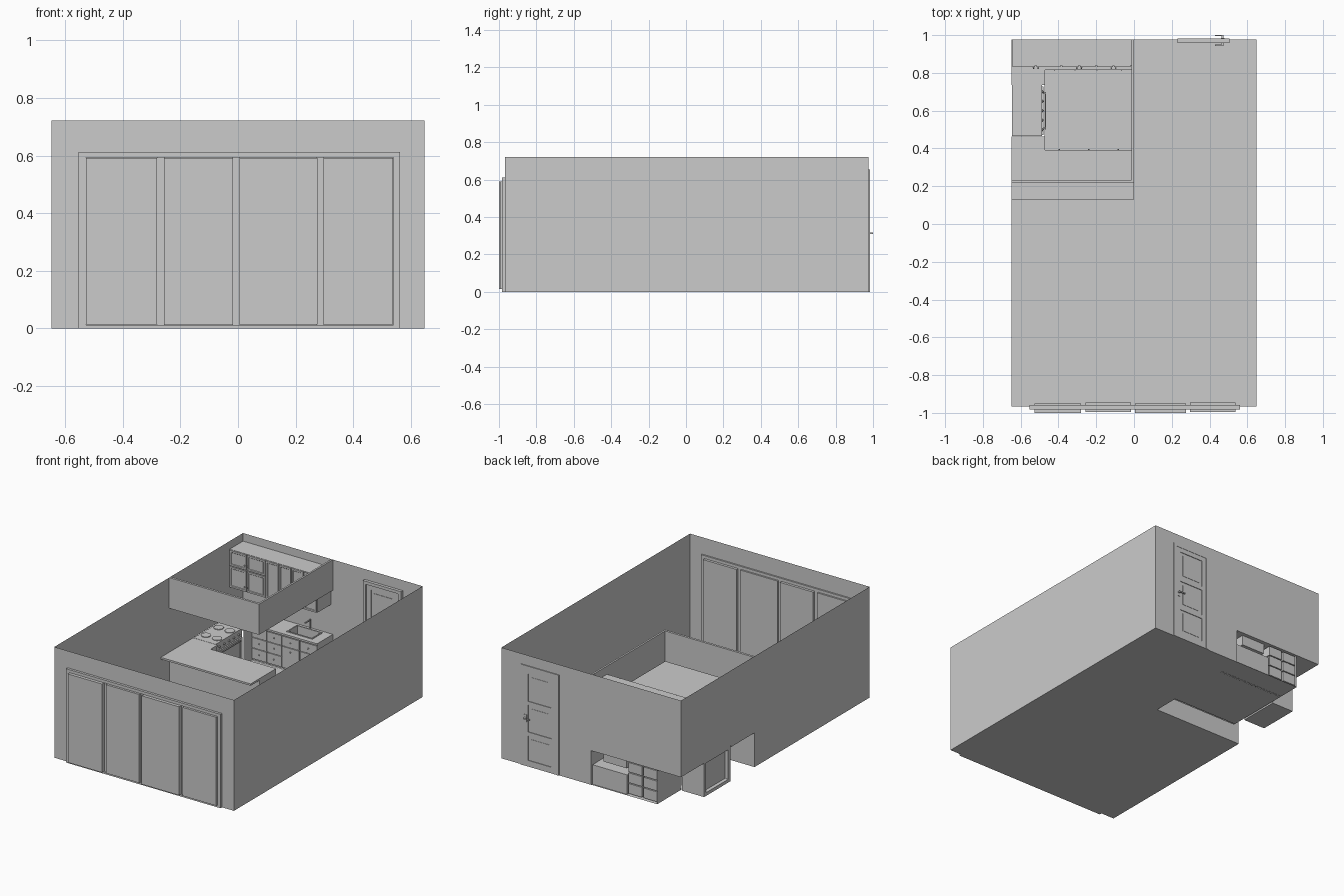
import bpy, bmesh
from mathutils import Vector

if "Cube" in bpy.data.objects:
    bpy.data.objects.remove(bpy.data.objects["Cube"])


def add(name, bm):
    me = bpy.data.meshes.new(name)
    bm.to_mesh(me)
    bm.free()
    ob = bpy.data.objects.new(name, me)
    bpy.context.collection.objects.link(ob)
    return ob


def put_box(bm, x0, x1, y0, y1, z0, z1):
    vs = bmesh.ops.create_cube(bm, size=1)['verts']
    for v in vs:
        v.co = Vector((x0 if v.co.x < 0 else x1, y0 if v.co.y < 0 else y1, z0 if v.co.z < 0 else z1))
    return list({f for v in vs for f in v.link_faces})


def boxes(name, *specs):
    bm = bmesh.new()
    for s in specs:
        put_box(bm, *s)
    return add(name, bm)


def panel_box(name, spec, axes, border, depth):
    """Box whose faces along the given directions get a recessed panel."""
    bm = bmesh.new()
    faces = put_box(bm, *spec)
    bm.normal_update()
    for f in [f for f in faces if any(f.normal.dot(Vector(a)) > .9 for a in axes)]:
        n = f.normal.copy()
        bmesh.ops.inset_region(bm, faces=[f], thickness=border)
        r = bmesh.ops.inset_region(bm, faces=[f], thickness=.004)
        bmesh.ops.translate(bm, verts=f.verts, vec=-n * depth)
    return add(name, bm)


def sheet(name, *rects):
    """Flat single-sided rectangles; one axis has equal ends."""
    bm = bmesh.new()
    for x0, x1, y0, y1, z0, z1 in rects:
        if x0 == x1:
            p = [(x0, y0, z0), (x0, y1, z0), (x0, y1, z1), (x0, y0, z1)]
        elif y0 == y1:
            p = [(x0, y0, z0), (x1, y0, z0), (x1, y0, z1), (x0, y0, z1)]
        else:
            p = [(x0, y0, z0), (x1, y0, z0), (x1, y1, z0), (x0, y1, z0)]
        bm.faces.new([bm.verts.new(c) for c in p])
    return add(name, bm)


def knobs(name, points, r=.005):
    bm = bmesh.new()
    for p in points:
        g = bmesh.ops.create_icosphere(bm, subdivisions=1, radius=r)
        bmesh.ops.translate(bm, verts=g['verts'], vec=p)
    return add(name, bm)


W, Y0, Y1, H, C = .648, -.967, .977, .722, .235   # half width, ends, wall height, counter height

# Room shell, open above and behind the base cabinets
sheet('floor', (-W, W, Y0, .22, 0, 0), (0, W, .22, Y1, 0, 0), (-.475, 0, .39, .82, 0, 0))
sheet('right_wall', (W, W, Y0, Y1, 0, H))
sheet('left_wall', (-W, -W, Y0, .22, 0, H), (-W, -W, .22, Y1, C, H))
sheet('back_wall', (0, W, Y1, Y1, 0, H), (-W, 0, Y1, Y1, C, H))
sheet('front_wall', (-W, W, Y0, Y0, 0, H))

# Sliding doors
boxes('sliding_frame',
      (-.553, -.528, -.983, -.957, 0, .612), (.54, .562, -.983, -.957, 0, .612),
      (-.528, .54, -.983, -.957, .593, .612), (-.528, .54, -.983, -.957, 0, .012))
for i, (a, b) in enumerate([(-.527, -.281), (-.256, -.017), (.005, .275), (.297, .538)]):
    o = .006 * (i % 2)
    boxes(f'sliding_panel_{i+1}', (a, b, -1 + o, -.95 + o, .014, .591))
boxes('sliding_inner_rails', *[(x - .013, x + .013, -.975, -.96, .012, .593)
                               for x in (-.268, -.006, .286)])

# Back door with three panels on both sides
boxes('back_door_frame', (.23, .25, .958, .983, 0, .655), (.485, .505, .958, .983, 0, .655),
      (.25, .485, .958, .983, .635, .655))
rows = [(.04, .2), (.225, .4), (.425, .605)]
stiles = [(.25, .283, .965, .981, 0, .635), (.452, .485, .965, .981, 0, .635)]
edges = [0, .04, .2, .225, .4, .425, .605, .635]
boxes('back_door', *stiles, *[(.283, .452, .965, .981, edges[k], edges[k + 1]) for k in (0, 2, 4, 6)])
for i, (a, b) in enumerate(rows):
    boxes(f'back_door_panel_{i+1}', (.283, .452, .97, .976, a, b),
          (.303, .432, .967, .979, a + .02, b - .02))
boxes('door_handles', (.463, .475, .943, 1.0, .31, .318),
      (.43, .475, .994, 1.0, .31, .318), (.43, .475, .943, .949, .31, .318),
      (.46, .478, .98, .984, .29, .335), (.46, .478, .962, .966, .29, .335))

# Soffit hanging over the kitchen
boxes('soffit', (-W, 0, .217, .232, .522, H), (-.012, 0, .232, Y1, .522, H))

# Upper cabinets with doors
boxes('upper_cabinets', (-W + .001, -.014, .838, Y1 - .001, .425, .67))
xs = [-.646, -.52, -.385, -.29, -.2, -.108, -.015]
handles = []
for i, (a, b) in enumerate(zip(xs, xs[1:])):
    spans = [(.427, .562), (.568, .668)] if i < 2 else [(.427, .668)]
    for j, (z0, z1) in enumerate(spans):
        panel_box(f'upper_door_{i+1}_{j+1}', (a + .003, b - .003, .83, .838, z0, z1),
                  [(0, -1, 0)], .015, .003)
        hx = b - .012 if i % 2 == 0 else a + .012
        handles.append((hx, .826, z0 + .03))
knobs('upper_knobs', handles)

# Countertops around the sink opening
T = C - .012
boxes('bar_counter', (-W, 0, .13, .393, T, C))
boxes('side_counter', (-W, -.472, .393, .463, T, C), (-W, -.472, .737, .815, T, C))
boxes('back_counter', (-W, -.24, .815, Y1, T, C), (-.065, 0, .815, Y1, T, C),
      (-.24, -.065, .815, .855, T, C), (-.24, -.065, .952, Y1, T, C))

# Sink and tap
boxes('sink_rim', (-.245, -.06, .85, .858, C, C + .004), (-.245, -.06, .949, .957, C, C + .004),
      (-.245, -.237, .858, .949, C, C + .004), (-.068, -.06, .858, .949, C, C + .004))
sheet('sink_basin', (-.237, -.068, .858, .949, .16, .16), (-.237, -.068, .858, .858, .16, C),
      (-.237, -.068, .949, .949, .16, C), (-.237, -.237, .858, .949, .16, C),
      (-.068, -.068, .858, .949, .16, C))
boxes('tap', (-.157, -.149, .96, .967, C, C + .06), (-.157, -.149, .91, .967, C + .055, C + .062))

# Back base cabinets: sink cupboard and drawers, open to the rear
sheet('back_base_shell', (-.475, 0, .83, .83, 0, T), (0, 0, .82, Y1, 0, T),
      (-.475, -.475, .82, Y1, 0, T), (-.475, 0, .82, Y1, .001, .001))
boxes('sink_cupboard', (-.255, -.005, .832, .97, .003, .13))
zs = [.012, .083, .153, .22]
dots = []
for c, (a, b) in enumerate([(-.472, -.37), (-.364, -.262)]):
    for r in range(3):
        boxes(f'drawer_{c+1}_{r+1}', (a + .003, b - .003, .832, .97, zs[r], zs[r + 1] - .006))
        boxes(f'drawer_front_{c+1}_{r+1}', (a, b, .82, .828, zs[r], zs[r + 1] - .004))
        dots.append(((a + b) / 2, .817, (zs[r] + zs[r + 1]) / 2))
for c, (a, b) in enumerate([(-.257, -.134), (-.128, -.003)]):
    boxes(f'sink_door_{c+1}', (a, b, .82, .828, .012, .149), (a, b, .82, .828, .153, .216))
    dots += [((a + b) / 2, .817, .185), ((a + b) / 2, .817, .125)]
knobs('base_knobs', dots)

# Bar base: outer panel, end panel and inner drawers
sheet('bar_shell', (-W, 0, .22, .22, 0, T), (0, 0, .22, .39, 0, T), (-.475, 0, .38, .38, 0, T))
dots = []
for c in range(3):
    a = -.47 + c * .156
    for r in range(3):
        boxes(f'bar_drawer_{c+1}_{r+1}', (a, a + .151, .382, .39, zs[r], zs[r + 1] - .004))
        dots.append((a + .075, .394, (zs[r] + zs[r + 1]) / 2))
knobs('bar_knobs', dots)

# Side fillers beside the stove
sheet('side_fronts', (-.475, -.475, .38, .463, 0, T), (-.475, -.475, .737, .83, 0, T))

# Stove with oven door, hob rings and knobs
panel_box('stove', (-.645, -.487, .465, .735, 0, C), [(-1, 0, 0)], .03, .02)
panel_box('oven_door', (-.487, -.478, .472, .728, .03, .185), [(1, 0, 0)], .025, .004)
boxes('oven_handle', (-.472, -.466, .5, .7, .17, .176),
      (-.478, -.466, .505, .511, .17, .176), (-.478, -.466, .689, .695, .17, .176))
knobs('stove_knobs', [(-.484, .5 + .05 * i, .207) for i in range(5)], .008)
bm = bmesh.new()
for x in (-.605, -.525):
    for y in (.535, .665):
        g = bmesh.ops.create_cone(bm, cap_ends=True, segments=20, radius1=.03, radius2=.03, depth=.004)
        bmesh.ops.translate(bm, verts=g['verts'], vec=(x, y, C + .002))
add('hob_rings', bm)
